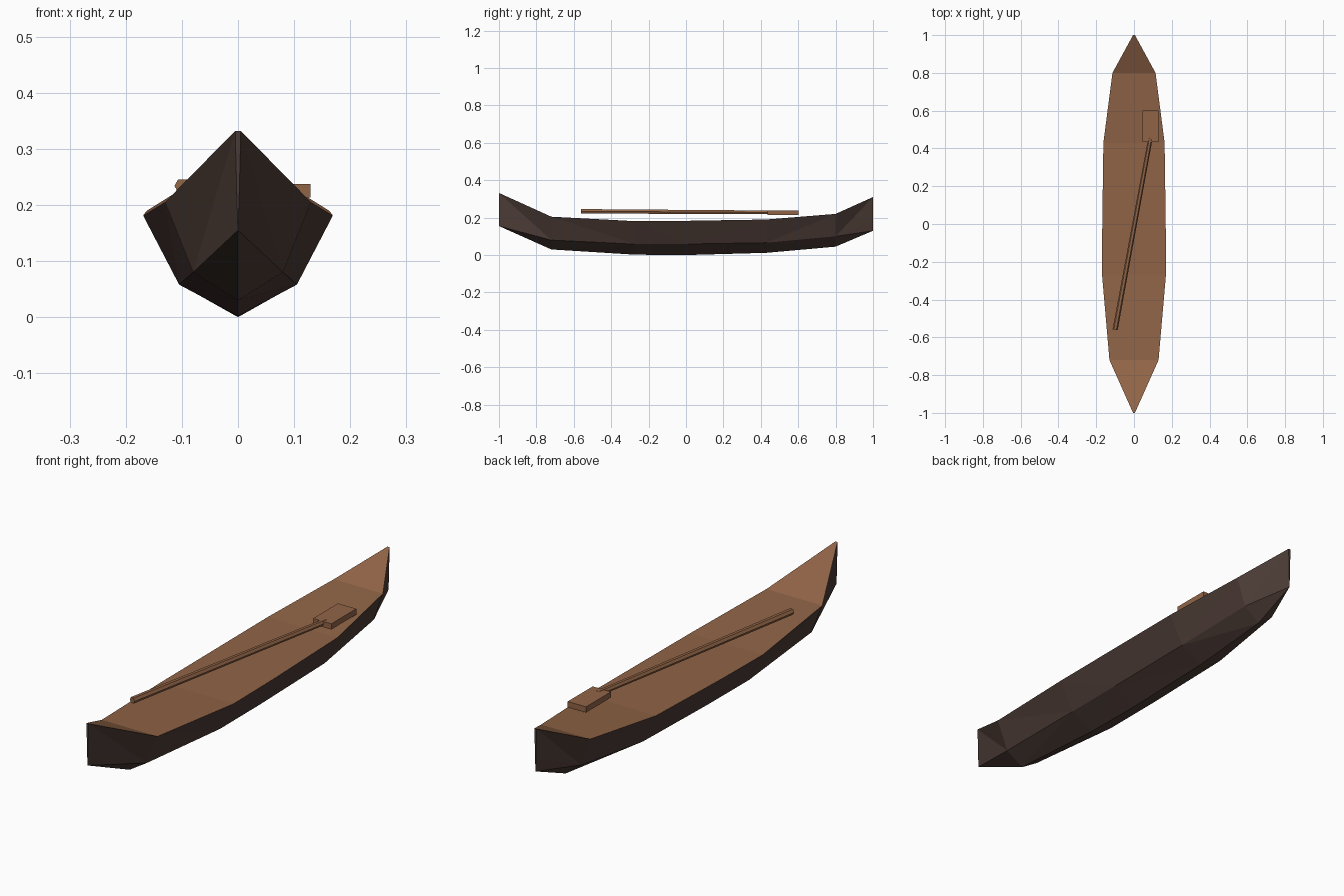
import bpy
import bmesh
from mathutils import Matrix, Vector

if "Cube" in bpy.data.objects:
    bpy.data.objects.remove(bpy.data.objects["Cube"], do_unlink=True)


def make_material(name, colour):
    mat = bpy.data.materials.new(name)
    mat.use_nodes = True
    mat.diffuse_color = (*colour, 1)
    mat.node_tree.nodes["Principled BSDF"].inputs["Base Color"].default_value = (*colour, 1)
    return mat


dark_wood = make_material("dark wood", (0.072, 0.044, 0.036))
warm_wood = make_material("warm wood", (0.28, 0.127, 0.062))


def finish(name, bm, *materials):
    bmesh.ops.recalc_face_normals(bm, faces=bm.faces)
    mesh = bpy.data.meshes.new(name)
    bm.to_mesh(mesh)
    bm.free()
    for mat in materials:
        mesh.materials.append(mat)
    obj = bpy.data.objects.new(name, mesh)
    bpy.context.collection.objects.link(obj)
    return obj


# Hull stations: y, gunwale half width and z, chine half width and z, keel z
stations = [
    (-1.00, 0.005, 0.332, 0.002, 0.210, 0.155),
    (-0.72, 0.130, 0.205, 0.080, 0.080, 0.030),
    (-0.27, 0.169, 0.181, 0.105, 0.058, 0.002),
    (0.00, 0.168, 0.183, 0.105, 0.059, 0.000),
    (0.43, 0.162, 0.190, 0.102, 0.066, 0.012),
    (0.80, 0.114, 0.220, 0.072, 0.100, 0.045),
    (1.00, 0.005, 0.310, 0.002, 0.182, 0.130),
]


def build_hull():
    bm = bmesh.new()
    rings = []
    for y, gx, gz, cx, cz, kz in stations:
        keel = bm.verts.new((0, y, kz))
        sides = [(bm.verts.new((s * gx, y, gz)), bm.verts.new((s * cx, y, cz)), keel)
                 for s in (-1, 1)]
        rings.append(sides)
    for a, b in zip(rings, rings[1:]):
        # deck between the gunwales
        deck = bm.faces.new((a[0][0], a[1][0], b[1][0], b[0][0]))
        deck.material_index = 1
        # faceted planks, with diagonals running in from the nearer end
        middle = (a[0][0].co.y + b[0][0].co.y) / 2
        outer, inner = (a, b) if middle < 0 else (b, a)
        for (og, oc, ok), (ig, ic, ik) in zip(outer, inner):
            for tri in ((og, ig, ic), (og, ic, oc), (ok, oc, ic), (ok, ic, ik)):
                bm.faces.new(tri)
    # narrow bow and stern posts
    for left, right in (rings[0], rings[-1]):
        bm.faces.new((left[0], left[1], left[2], right[1], right[0]))
    return finish("canoe_hull", bm, dark_wood, warm_wood)


build_hull()

# Paddle shaft lying diagonally over the deck
start, end = Vector((-0.100, -0.56, 0.234)), Vector((0.088, 0.46, 0.228))
axis = end - start
bm = bmesh.new()
bmesh.ops.create_cone(bm, cap_ends=True, segments=6, radius1=0.0135, radius2=0.0115,
                      depth=axis.length)
turn = axis.to_track_quat("Z", "Y").to_matrix().to_4x4()
flat_top = Matrix.Rotation(0.5236, 4, "Z")
bm.transform(Matrix.Translation((start + end) / 2) @ turn @ flat_top)
finish("paddle_shaft", bm, warm_wood)

# Paddle blade
bm = bmesh.new()
bmesh.ops.create_cube(bm, size=1)
bm.transform(Matrix.Translation((0.087, 0.518, 0.225)) @ Matrix.Diagonal((0.085, 0.166, 0.024, 1)))
finish("paddle_blade", bm, warm_wood)
